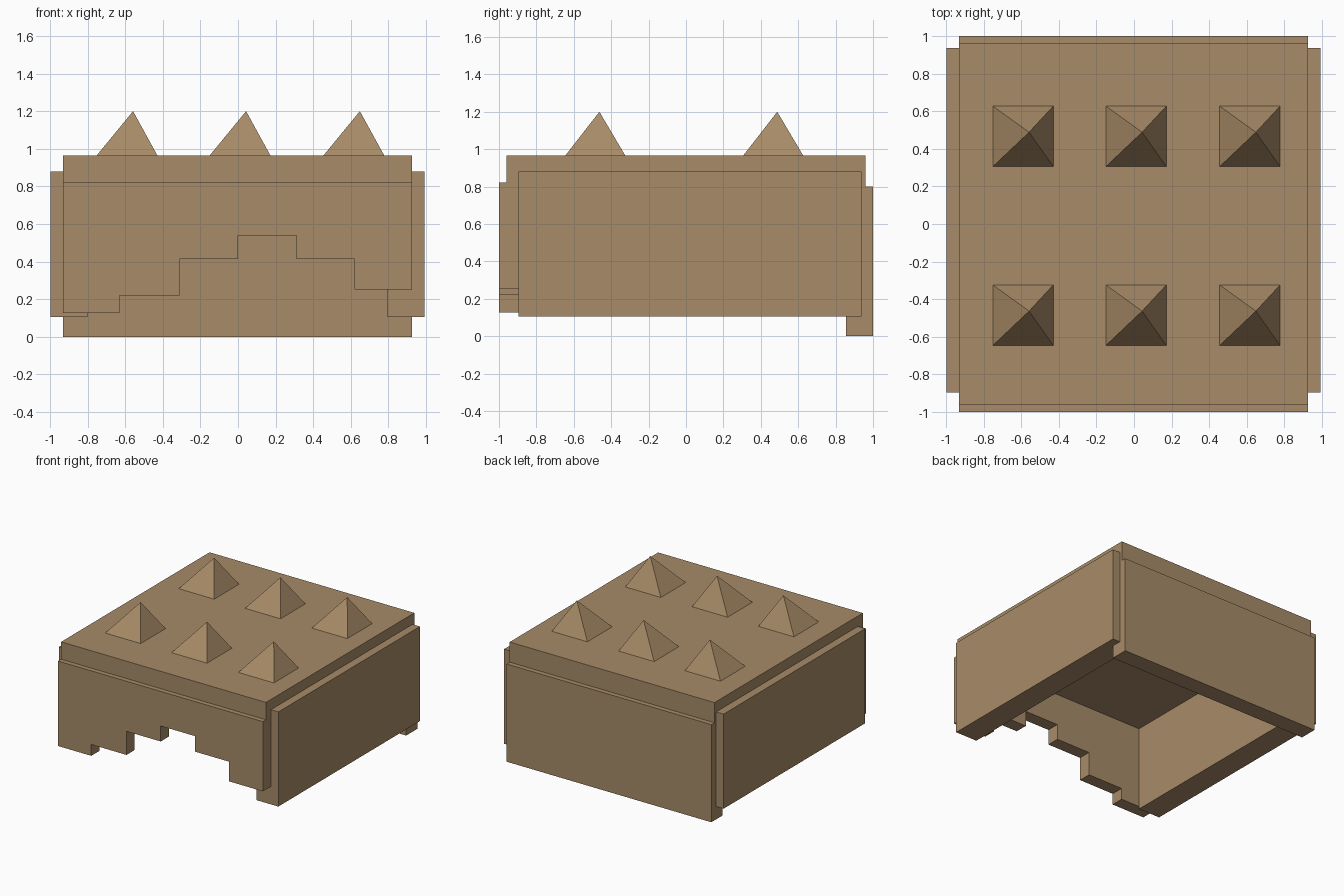
import bpy
import bmesh
from mathutils import Vector

cube = bpy.data.objects.get("Cube")
if cube:
    bpy.data.objects.remove(cube, do_unlink=True)

COLOUR = (0.39, 0.26, 0.138, 1.0)
tan = bpy.data.materials.new("warm_tan")
tan.use_nodes = True
tan.diffuse_color = COLOUR
tan.node_tree.nodes["Principled BSDF"].inputs["Base Color"].default_value = COLOUR


def finish(name, bm):
    bmesh.ops.recalc_face_normals(bm, faces=bm.faces)
    mesh = bpy.data.meshes.new(name)
    bm.to_mesh(mesh)
    bm.free()
    mesh.materials.append(tan)
    obj = bpy.data.objects.new(name, mesh)
    bpy.context.collection.objects.link(obj)
    return obj


def box(name, low, high):
    low, high = Vector(low), Vector(high)
    bm = bmesh.new()
    bmesh.ops.create_cube(bm, size=1)
    bmesh.ops.scale(bm, vec=high - low, verts=bm.verts)
    bmesh.ops.translate(bm, vec=(low + high) / 2, verts=bm.verts)
    return finish(name, bm)


def spike(name, x, y, z, width, apex):
    """Square pyramid with a slightly leaning tip."""
    h = width / 2
    bm = bmesh.new()
    base = [bm.verts.new((x + i * h, y + j * h, z))
            for i, j in ((-1, -1), (1, -1), (1, 1), (-1, 1))]
    tip = bm.verts.new((x + apex[0], y + apex[1], apex[2]))
    bm.faces.new(base)
    for i in range(4):
        bm.faces.new((base[i], base[(i + 1) % 4], tip))
    return finish(name, bm)


def stepped_panel(name, steps, top, y_front, y_back):
    """Upright panel whose lower edge climbs and falls in square steps."""
    bm = bmesh.new()
    profile = [(steps[0][0], top)]
    for x0, x1, z in steps:
        profile += [(x0, z), (x1, z)]
    profile.append((steps[-1][1], top))
    face = bm.faces.new([bm.verts.new((x, y_front, z)) for x, z in profile])
    out = bmesh.ops.extrude_face_region(bm, geom=[face])
    moved = [v for v in out["geom"] if isinstance(v, bmesh.types.BMVert)]
    bmesh.ops.translate(bm, vec=(0, y_back - y_front, 0), verts=moved)
    return finish(name, bm)


# Roof slab and plain walls
box("roof_slab", (-0.93, -0.96, 0.80), (0.925, 0.96, 0.965))
box("back_wall", (-0.93, 0.855, 0), (0.925, 1, 0.80))
box("right_wall", (-0.997, -0.895, 0.105), (-0.80, 0.937, 0.88))
box("left_wall", (0.795, -0.895, 0.105), (0.992, 0.937, 0.88))

# Front wall with a stepped opening
stepped_panel("front_wall", [
    (-0.93, -0.63, 0.127), (-0.63, -0.31, 0.22), (-0.31, 0, 0.413),
    (0, 0.31, 0.54), (0.31, 0.62, 0.413), (0.62, 0.925, 0.252),
], 0.823, -1, -0.895)

# Two rows of roof spikes
for row, y in (("front", -0.485), ("back", 0.466)):
    for col, x in (("right", -0.59), ("middle", 0.011), ("left", 0.616)):
        spike(f"{row}_{col}_spike", x, y, 0.965, 0.322, (0.032, 0.022, 1.2))
